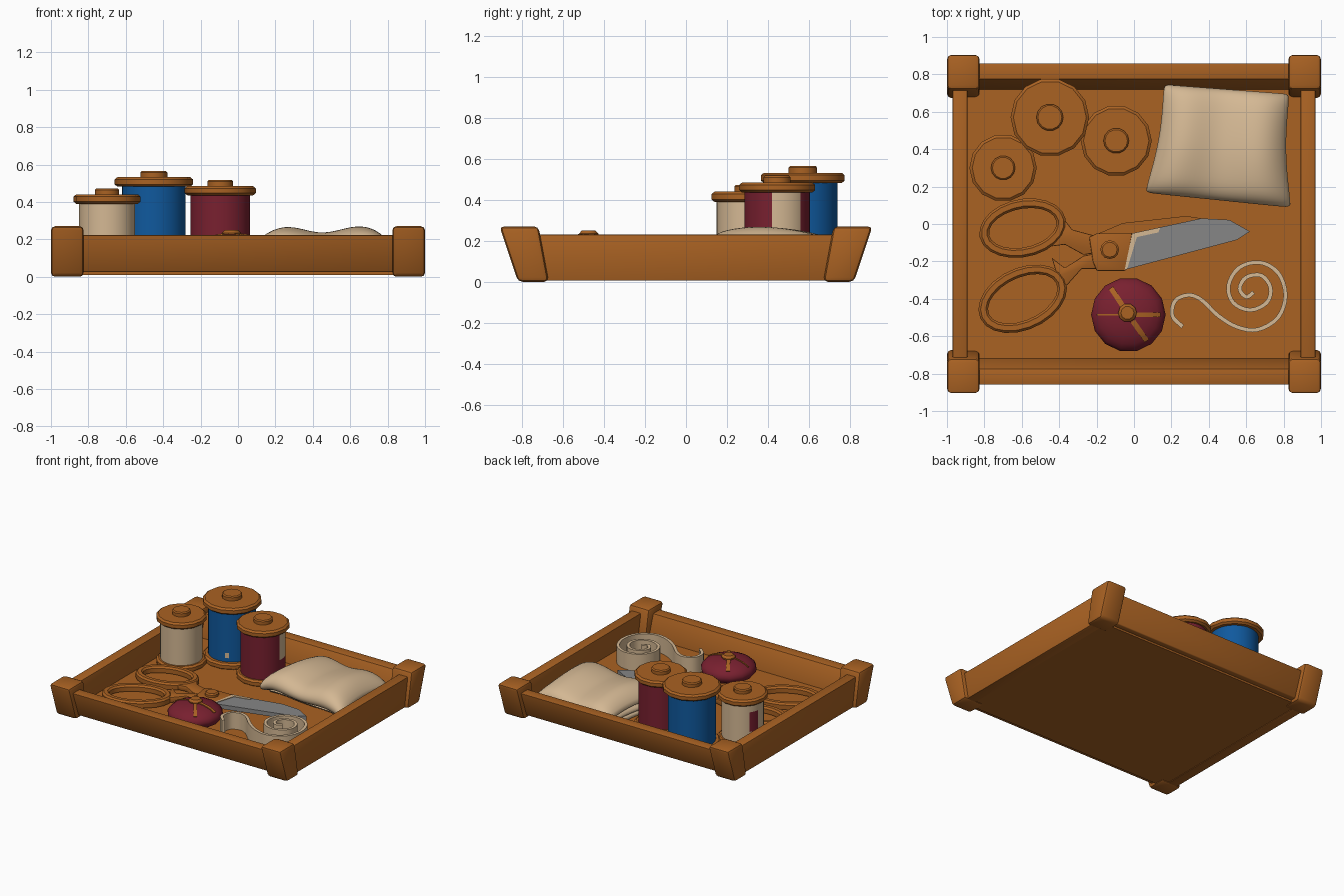
import bpy, bmesh, math
from mathutils import Vector

if "Cube" in bpy.data.objects:
    bpy.data.objects.remove(bpy.data.objects["Cube"])


def material(name, r, g, b):
    m = bpy.data.materials.new(name)
    m.diffuse_color = (r, g, b, 1)
    m.use_nodes = True
    m.node_tree.nodes["Principled BSDF"].inputs["Base Color"].default_value = m.diffuse_color
    return m


WOOD = material("warm_wood", 0.40, 0.122, 0.0165)
CREAM = material("cream_cloth", 0.66, 0.48, 0.295)
RED = material("wine_red", 0.19, 0.0144, 0.029)
BLUE = material("thread_blue", 0.005, 0.10, 0.34)
STEEL = material("steel_grey", 0.24, 0.24, 0.24)


def make(name, verts, faces, mats, bevel=0, solid=0, subdiv=0, angle=35):
    """Mesh object with optional modifiers, applied and shaded."""
    me = bpy.data.meshes.new(name)
    me.from_pydata([tuple(v) for v in verts], [], faces)
    ob = bpy.data.objects.new(name, me)
    bpy.context.collection.objects.link(ob)
    for m in mats:
        me.materials.append(m)
    bm = bmesh.new()
    bm.from_mesh(me)
    bmesh.ops.recalc_face_normals(bm, faces=bm.faces)
    bm.to_mesh(me)
    bm.free()
    if solid:
        mod = ob.modifiers.new("thickness", 'SOLIDIFY')
        mod.thickness, mod.offset = solid, 0
    if bevel:
        mod = ob.modifiers.new("bevel", 'BEVEL')
        mod.width, mod.segments = bevel, 2
    if subdiv:
        ob.modifiers.new("subdivision", 'SUBSURF').levels = subdiv
    bpy.ops.object.select_all(action='DESELECT')
    ob.select_set(True)
    bpy.context.view_layer.objects.active = ob
    bpy.ops.object.convert(target='MESH')
    bpy.ops.object.shade_smooth_by_angle(angle=math.radians(angle))
    return ob


def prism(name, bottom, top, mat, bevel=0.0):
    """Solid between two matching outlines of 3D points."""
    n = len(bottom)
    faces = [list(range(n))[::-1], list(range(n, 2 * n))]
    faces += [(i, (i + 1) % n, n + (i + 1) % n, n + i) for i in range(n)]
    return make(name, bottom + top, faces, [mat], bevel)


def plate(name, outline, z0, z1, mat, bevel=0.0):
    return prism(name, [(x, y, z0) for x, y in outline],
                 [(x, y, z1) for x, y in outline], mat, bevel)


def block(name, x0, x1, yb, yt, z0, z1, bevel, mat=WOOD):
    """Box whose y range differs at the bottom (yb) and at the top (yt)."""
    def ring(y, z):
        return [(x0, y[0], z), (x1, y[0], z), (x1, y[1], z), (x0, y[1], z)]
    return prism(name, ring(yb, z0), ring(yt, z1), mat, bevel)


def lathe(name, cx, cy, profile, n, mats, angle=35):
    verts = [(cx + r * math.cos(math.tau * i / n), cy + r * math.sin(math.tau * i / n), z)
             for r, z in profile for i in range(n)]
    faces = [(k * n + i, k * n + (i + 1) % n, (k + 1) * n + (i + 1) % n, (k + 1) * n + i)
             for k in range(len(profile) - 1) for i in range(n)]
    faces += [list(range(n))[::-1], [(len(profile) - 1) * n + i for i in range(n)]]
    return make(name, verts, faces, mats, angle=angle)


def smooth_path(pts, steps):
    """Catmull-Rom curve through the points."""
    p = [Vector(q) for q in pts]
    p = [2 * p[0] - p[1]] + p + [2 * p[-1] - p[-2]]
    out = []
    for i in range(1, len(p) - 2):
        for s in range(steps):
            t = s / steps
            out.append(0.5 * (2 * p[i] + (p[i + 1] - p[i - 1]) * t
                              + (2 * p[i - 1] - 5 * p[i] + 4 * p[i + 1] - p[i + 2]) * t * t
                              + (3 * p[i] - p[i - 1] - 3 * p[i + 1] + p[i + 2]) * t ** 3))
    return out + [p[-2]]


# Tray: floor, leaning front and back walls, upright sides, corner posts
block("tray_floor", -0.93, 0.93, (-0.75, 0.75), (-0.75, 0.75), 0.01, 0.055, 0)
for s, tag in ((-1, "front"), (1, "back")):
    block(f"{tag}_wall", -0.9, 0.9, (s * 0.79, s * 0.71), (s * 0.86, s * 0.775), 0.025, 0.222, 0.006)
for s, tag in ((-1, "left"), (1, "right")):
    block(f"{tag}_wall", s * 0.97, s * 0.89, (-0.74, 0.74), (-0.8, 0.8), 0.005, 0.23, 0.006)
    for t, end in ((-1, "front"), (1, "back")):
        block(f"{end}_{tag}_post", s * 1.0, s * 0.825, (t * 0.82, t * 0.67),
              (t * 0.91, t * 0.72), 0, 0.27, 0.022)


# Thread spools: lower and upper wooden flanges, knob, wound thread with a bare patch
def spool(tag, x, y, r, body_r, top, knob_r, thread, patch_mat, a0, a1, z0, z1):
    def flange(name, za, zb):
        lathe(f"{tag}_{name}", x, y, [(r - 0.015, za), (r, za + 0.012), (r, zb - 0.012),
                                      (r - 0.015, zb)], 14, [WOOD], 30)
    flange("lower_flange", 0.05, 0.1)
    flange("upper_flange", top - 0.05, top)
    lathe(f"{tag}_knob", x, y, [(knob_r, top - 0.01), (knob_r, top + 0.025),
                                (knob_r - 0.008, top + 0.033)], 14, [WOOD])
    levels = [0.09 + (top - 0.045 - 0.09) * k / 10 for k in range(11)]
    body = lathe(f"{tag}_thread", x, y, [(body_r, z) for z in levels], 40, [thread, patch_mat])
    for f in body.data.polygons:
        a = math.degrees(math.atan2(f.center.y - y, f.center.x - x))
        if len(f.vertices) == 4 and a0 < a < a1 and z0 < f.center.z < z1:
            f.material_index = 1


spool("cream_spool", -0.70, 0.30, 0.18, 0.15, 0.44, 0.065, CREAM, RED, 145, 174, 0.17, 0.33)
spool("blue_spool", -0.45, 0.57, 0.21, 0.17, 0.532, 0.072, BLUE, CREAM, -75, -60, 0.13, 0.17)
spool("red_spool", -0.095, 0.445, 0.19, 0.16, 0.485, 0.068, RED, CREAM, -12, 41, 0.24, 0.45)

# Pincushion: squashed ball, button and radiating stitches
PX, PY, PR, PZ, PH = -0.03, -0.485, 0.2, 0.14, 0.088
arcs = [math.radians(a) for a in range(-75, 86, 16)]
lathe("pincushion", PX, PY, [(PR * math.cos(a), PZ + PH * math.sin(a)) for a in arcs], 14, [RED], 40)
lathe("pincushion_button", PX - 0.005, PY + 0.01, [(0.045, 0.21), (0.05, 0.235), (0.035, 0.25)], 10, [WOOD])
for k, (deg, w) in enumerate(((123, 0.014), (180, 0.005), (0, 0.012), (305, 0.014))):
    d = Vector((math.cos(math.radians(deg)), math.sin(math.radians(deg))))
    side = Vector((-d.y, d.x))
    verts = []
    for i in range(6):
        r = 0.04 + 0.026 * i
        z = PZ + PH * math.sqrt(1 - (r / PR) ** 2) + 0.003
        for s in (-1, 1):
            q = Vector((PX, PY)) + d * r + side * s * w
            verts.append((q.x, q.y, z))
    make(f"pincushion_stitch_{k + 1}", verts,
         [(2 * i, 2 * i + 1, 2 * i + 3, 2 * i + 2) for i in range(5)], [WOOD], solid=0.006)


# Scissors: oval finger loops, arms, hub, two blades and pivot
def finger_loop(name, cx, cy, a, b, tilt, n=22):
    section = [(0, 0.07), (0, 0.105), (0.012, 0.118), (0.04, 0.118), (0.052, 0.105), (0.052, 0.07)]
    c, s, m = math.cos(math.radians(tilt)), math.sin(math.radians(tilt)), len(section)
    verts = []
    for i in range(n):
        t = math.tau * i / n
        for off, z in section:
            u, v = (a - off) * math.cos(t), (b - off) * math.sin(t)
            verts.append((cx + u * c - v * s, cy + u * s + v * c, z))
    faces = [(i * m + j, i * m + (j + 1) % m, (i + 1) % n * m + (j + 1) % m, (i + 1) % n * m + j)
             for i in range(n) for j in range(m)]
    make(name, verts, faces, [WOOD])


finger_loop("upper_finger_loop", -0.595, -0.022, 0.235, 0.155, 12)
finger_loop("lower_finger_loop", -0.595, -0.40, 0.25, 0.165, 25)
plate("upper_arm", [(-0.40, 0.06), (-0.33, -0.03), (-0.2, -0.065), (-0.17, -0.15), (-0.27, -0.165),
                    (-0.37, -0.11), (-0.44, -0.12), (-0.40, -0.04)], 0.07, 0.11, WOOD, 0.006)
plate("lower_arm", [(-0.44, -0.18), (-0.37, -0.235), (-0.27, -0.17), (-0.17, -0.15), (-0.2, -0.24),
                    (-0.28, -0.24), (-0.36, -0.33), (-0.41, -0.28)], 0.07, 0.112, WOOD, 0.006)
plate("scissor_hub", [(-0.24, -0.07), (-0.2, -0.05), (-0.01, -0.05), (-0.045, -0.25), (-0.2, -0.25),
                      (-0.22, -0.2)], 0.07, 0.122, WOOD, 0.006)
plate("lower_blade", [(-0.2, -0.055), (-0.06, 0.005), (0.28, 0.043), (0.36, 0.03), (0.3, -0.05),
                      (-0.05, -0.14)], 0.065, 0.09, WOOD)
plate("upper_blade", [(-0.01, -0.05), (0.36, 0.03), (0.51, 0.022), (0.62, -0.04), (0.55, -0.085),
                      (-0.05, -0.245)], 0.085, 0.118, STEEL)
plate("blade_edge_strip", [(-0.01, -0.05), (0.14, -0.02), (0.13, -0.045), (0.015, -0.07),
                           (-0.035, -0.235), (-0.05, -0.245)], 0.116, 0.122, CREAM)
lathe("scissor_pivot", -0.13, -0.137, [(0.05, 0.1), (0.05, 0.14), (0.04, 0.148)], 12, [WOOD])

# Folded cloth: a rolled-over sheet swept across a slightly skewed rectangle
fold = smooth_path([(0.10, 0.085), (0.5, 0.085), (0.9, 0.085), (0.975, 0.13), (0.93, 0.185), (0.7, 0.22),
                    (0.4, 0.235), (0.12, 0.215), (0.02, 0.165), (0.08, 0.125), (0.4, 0.14), (0.85, 0.14)], 3)
corners = [Vector(c) for c in ((0.06, 0.175), (0.84, 0.095), (0.83, 0.69), (0.16, 0.74))]
COLS = 16
verts = []
for v, z in fold:
    for i in range(COLS + 1):
        u = i / COLS
        pinch = 0.025 * math.sin(math.pi * v) * (1 - 2 * u)
        q = corners[0].lerp(corners[1], u).lerp(corners[3].lerp(corners[2], u), v)
        edge = 1 - 0.45 * abs(2 * u - 1) ** 6
        wave = 0.018 * math.cos(u * 10 - 1.6) * (z - 0.06) / 0.17
        verts.append((q.x + pinch, q.y, 0.06 + (z - 0.06) * edge + wave))
W = COLS + 1
make("folded_cloth", verts, [(k * W + i, k * W + i + 1, (k + 1) * W + i + 1, (k + 1) * W + i)
                             for k in range(len(fold) - 1) for i in range(COLS)],
     [CREAM], solid=0.04, subdiv=1, angle=60)

# Measuring tape: an upright band along a spiral
path = smooth_path([(0.26, -0.55), (0.205, -0.49), (0.22, -0.41), (0.29, -0.38), (0.36, -0.405),
                    (0.45, -0.49), (0.55, -0.55), (0.66, -0.565), (0.77, -0.5), (0.81, -0.38),
                    (0.77, -0.26), (0.67, -0.205), (0.56, -0.235), (0.505, -0.33), (0.53, -0.42),
                    (0.62, -0.46), (0.71, -0.42), (0.73, -0.34), (0.68, -0.275), (0.6, -0.285),
                    (0.565, -0.345), (0.6, -0.39), (0.64, -0.365)], 4)
verts = [(p.x, p.y, z) for p in path for z in (0.055, 0.185)]
make("measuring_tape", verts, [(2 * i, 2 * i + 2, 2 * i + 3, 2 * i + 1) for i in range(len(path) - 1)],
     [CREAM], solid=0.022)
